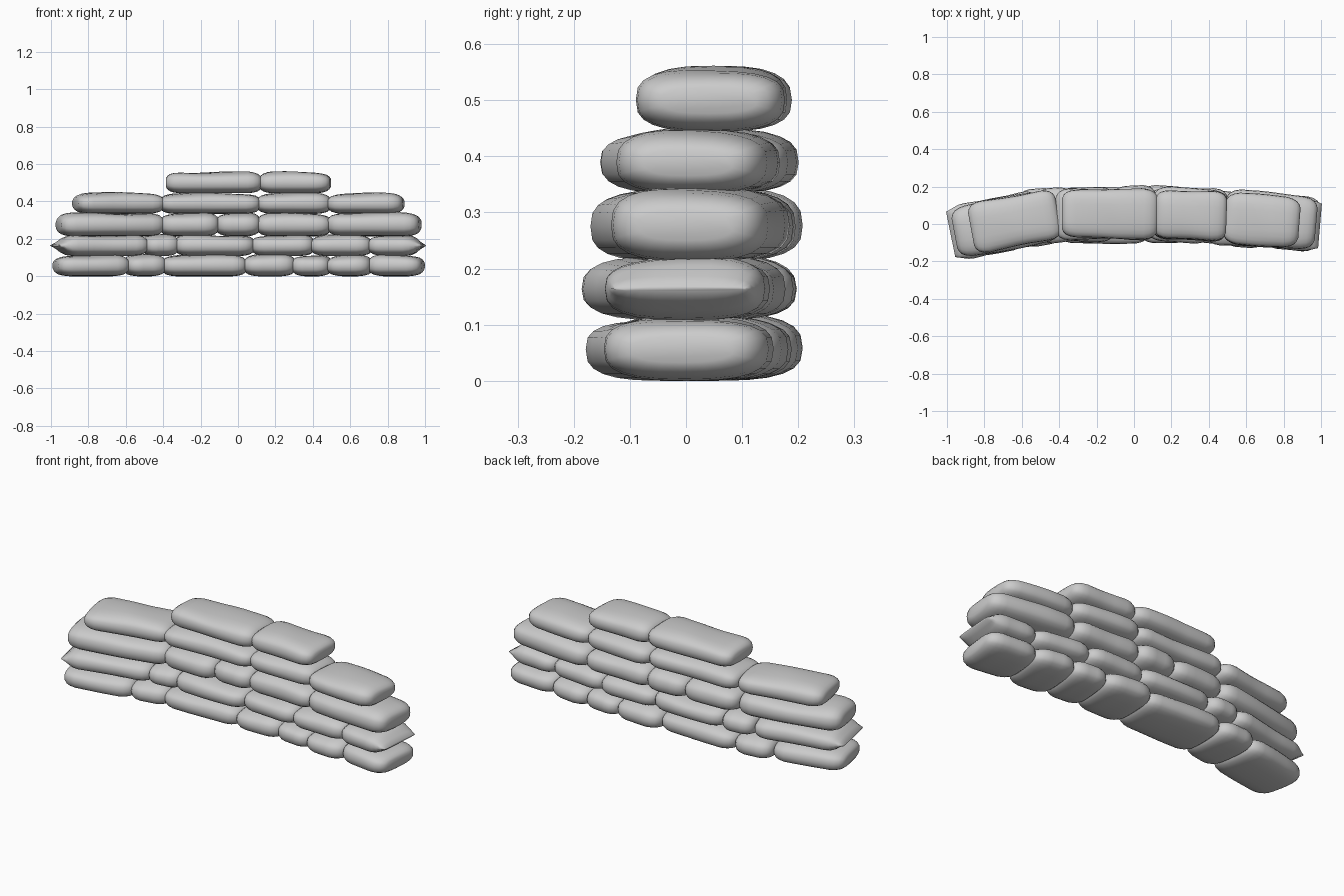
import bpy, bmesh, math, random
from mathutils import Vector, Matrix

if "Cube" in bpy.data.objects:
    bpy.data.objects.remove(bpy.data.objects["Cube"])

random.seed(4)

# Plan-view centre line of the curved wall: x, y
LINE = [(-1.0, -0.055), (-0.7, 0.01), (-0.4, 0.055), (0.0, 0.055),
        (0.3, 0.052), (0.6, 0.03), (1.0, -0.005)]


def line_y(x):
    for (x0, y0), (x1, y1) in zip(LINE, LINE[1:]):
        if x <= x1:
            return y0 + (y1 - y0) * (x - x0) / (x1 - x0)
    return LINE[-1][1]


# End rounding: distance from tip, width scale, height scale
ROUND = [(0.0, 0.62, 0.42), (0.008, 0.77, 0.64), (0.022, 0.88, 0.82),
         (0.045, 0.96, 0.94), (0.075, 1.0, 1.0)]
PINCH = [(0.0, 0.80, 0.08), (0.025, 0.86, 0.38), (0.045, 0.91, 0.70),
         (0.07, 0.97, 0.92), (0.10, 1.0, 1.0)]
SIDES = 24


def bag(name, x0, x1, z0, z1, half_w, dy=0.0, left=ROUND, right=ROUND):
    """One filled sack: superellipse rings along its length, ends drawn in."""
    length = x1 - x0
    k = min(1.0, length / 0.24)
    stations = [(-length / 2 + d * k, w, h) for d, w, h in left]
    stations += [(length * f, 1.0, 1.0) for f in (-0.12, 0.0, 0.12)]
    stations += [(length / 2 - d * k, w, h) for d, w, h in reversed(right)]
    stations.sort(key=lambda s: s[0])
    ya, yb = line_y(x0 + 0.04), line_y(x1 - 0.04)
    yaw = math.atan2(yb - ya, length - 0.08) + random.uniform(-0.015, 0.015)
    if z0 == 0 and length < 0.3:
        yaw -= 0.03
    centre = Vector(((x0 + x1) / 2, (ya + yb) / 2 + dy, (z0 + z1) / 2))
    place = Matrix.Translation(centre) @ Matrix.Rotation(yaw, 4, 'Z')
    half_h = (z1 - z0) / 2
    phase = random.uniform(0, 6.28)
    bm = bmesh.new()
    rings = []
    for x, ws, hs in stations:
        ring = []
        for i in range(SIDES):
            a = 2 * math.pi * i / SIDES
            c, s = math.cos(a), math.sin(a)
            y = math.copysign(abs(c) ** 0.74, c) * half_w * ws
            z = math.copysign(abs(s) ** 0.70, s) * half_h * hs
            # lumpy filling, mostly on the upper face and the long sides
            z += 0.005 * max(s, 0) * hs * math.sin(13 * x + 9 * y + phase)
            y += 0.005 * c * math.sin(11 * x + phase * 2)
            p = place @ Vector((x, y, z))
            p.z = max(p.z, 0.0)
            ring.append(bm.verts.new(p))
        rings.append(ring)
    for a, b in zip(rings, rings[1:]):
        for i in range(SIDES):
            j = (i + 1) % SIDES
            bm.faces.new((a[i], a[j], b[j], b[i]))
    bm.faces.new(rings[0])
    bm.faces.new(rings[-1])
    bmesh.ops.recalc_face_normals(bm, faces=bm.faces)
    mesh = bpy.data.meshes.new(name)
    bm.to_mesh(mesh)
    bm.free()
    for f in mesh.polygons:
        f.use_smooth = True
    ob = bpy.data.objects.new(name, mesh)
    bpy.context.collection.objects.link(ob)
    return ob


# Courses: bottom, top, half depth, y shift, joints along x, pinched outer ends
COURSES = [
    (0.000, 0.114, 0.147, -0.006, [-0.98, -0.60, -0.40, 0.04, 0.30, 0.49, 0.71, 0.99], False),
    (0.108, 0.221, 0.144, -0.004, [-0.985, -0.50, -0.33, 0.08, 0.40, 0.71, 0.995], True),
    (0.213, 0.339, 0.144, 0.000, [-0.965, -0.41, -0.11, 0.11, 0.49, 0.975], False),
    (0.334, 0.446, 0.140, 0.002, [-0.875, -0.41, 0.11, 0.49, 0.885], False),
    (0.444, 0.560, 0.136, 0.000, [-0.385, 0.12, 0.495], False),
]

# Stack the courses, letting neighbouring sacks press into each other
for r, (z0, z1, hw, dy, xs, pinched) in enumerate(COURSES, 1):
    last = len(xs) - 2
    for i, (a, b) in enumerate(zip(xs, xs[1:])):
        bag(f"sandbag_row{r}_{i + 1}",
            a - (0.008 if i > 0 else 0), b + (0.008 if i < last else 0),
            z0, z1 + (random.uniform(-0.003, 0.003) if r < 5 else -0.003),
            hw + random.uniform(-0.005, 0.005), dy + random.uniform(-0.006, 0.006),
            PINCH if pinched and i == 0 else ROUND,
            PINCH if pinched and i == last else ROUND)
